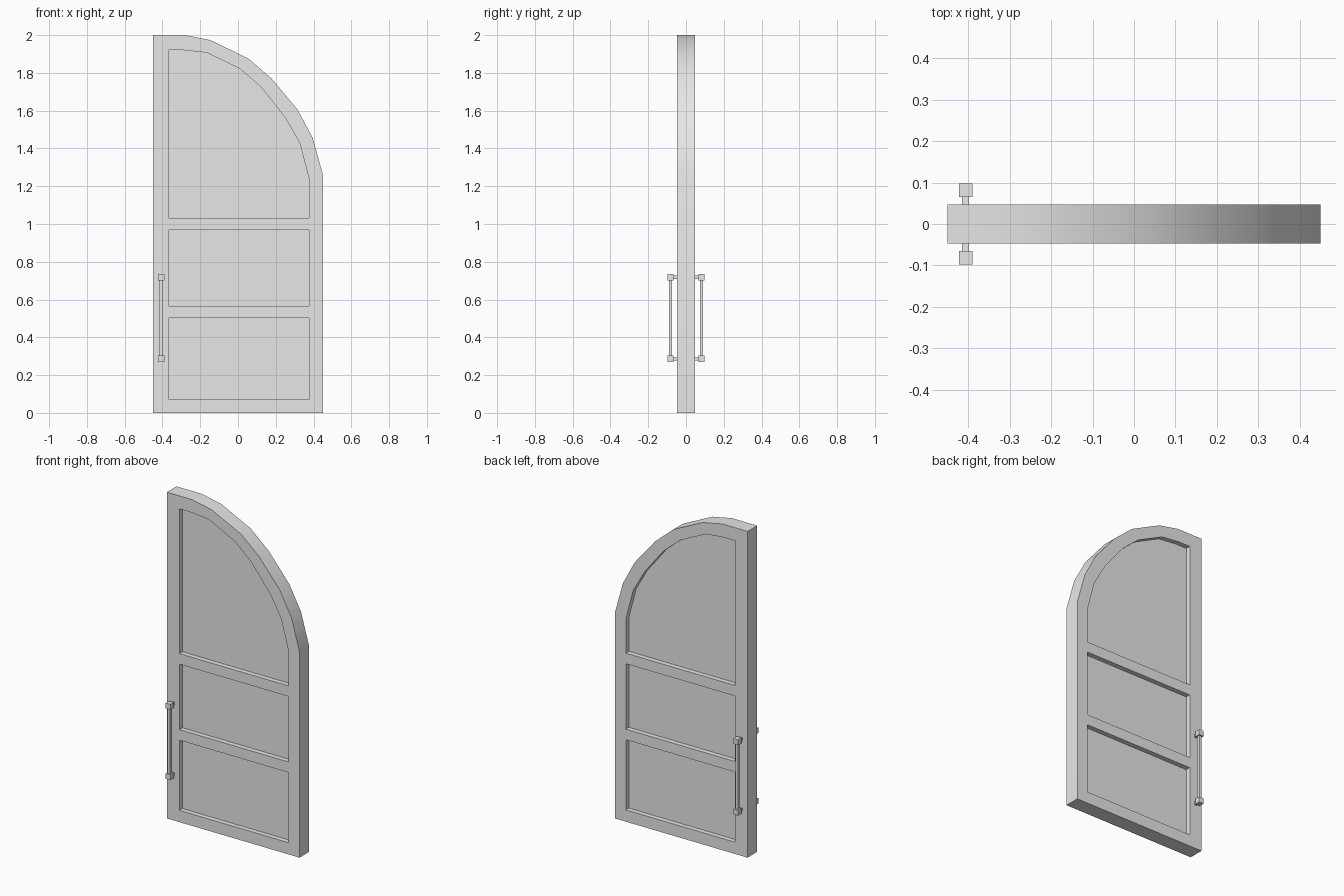
import bpy
import bmesh
import math

if "Cube" in bpy.data.objects:
    bpy.data.objects.remove(bpy.data.objects["Cube"], do_unlink=True)

grey = bpy.data.materials.new("light grey")
grey.use_nodes = True
grey.diffuse_color = (0.8, 0.8, 0.8, 1)
grey.node_tree.nodes["Principled BSDF"].inputs["Base Color"].default_value = (0.8, 0.8, 0.8, 1)

HALF = 0.0465   # half the door thickness
CORE = 0.0165   # half the thickness left between the recessed panels

# Door outline and the three panel openings, as (x, z)
outline = [(-0.45, 0), (0.45, 0), (0.45, 1.26), (0.395, 1.457), (0.315, 1.606),
           (0.178, 1.77), (0.055, 1.876), (-0.145, 1.973), (-0.28, 2), (-0.45, 2)]
arched = [(-0.365, 1.033), (0.376, 1.033), (0.376, 1.24), (0.326, 1.43), (0.25, 1.563),
          (0.12, 1.727), (0.008, 1.823), (-0.165, 1.907), (-0.285, 1.92), (-0.365, 1.92)]


def rectangle(bottom, top):
    return [(-0.365, bottom), (0.376, bottom), (0.376, top), (-0.365, top)]


openings = [arched, rectangle(0.567, 0.968), rectangle(0.072, 0.502)]


def finish(name, bm):
    bmesh.ops.recalc_face_normals(bm, faces=bm.faces)
    mesh = bpy.data.meshes.new(name)
    bm.to_mesh(mesh)
    bm.free()
    mesh.materials.append(grey)
    obj = bpy.data.objects.new(name, mesh)
    bpy.context.collection.objects.link(obj)
    return obj


def ring(bm, points, y):
    return [bm.verts.new((x, y, z)) for x, z in points]


def bridge(bm, a, b):
    for i in range(len(a)):
        j = (i + 1) % len(a)
        bm.faces.new((a[i], a[j], b[j], b[i]))


# Door leaf: pierced front and back faces, rim, and recessed panels
bm = bmesh.new()
rims = []
for side in (-1, 1):
    rim = ring(bm, outline, side * HALF)
    loops = [rim]
    for points in openings:
        lip = ring(bm, points, side * HALF)
        floor = ring(bm, points, side * CORE)
        bridge(bm, lip, floor)
        bm.faces.new(floor)
        loops.append(lip)
    edges = []
    for loop in loops:
        for a, b in zip(loop, loop[1:] + loop[:1]):
            edges.append(bm.edges.get((a, b)) or bm.edges.new((a, b)))
    bmesh.ops.triangle_fill(bm, edges=edges, use_beauty=True, normal=(0, side, 0))
    rims.append(rim)
bridge(bm, *rims)
door = finish("door_leaf", bm)
bpy.ops.object.select_all(action="DESELECT")
door.select_set(True)
bpy.context.view_layer.objects.active = door
bpy.ops.object.shade_smooth_by_angle(angle=math.radians(30))


def add_box(bm, centre, size):
    verts = bmesh.ops.create_cube(bm, size=1)["verts"]
    bmesh.ops.scale(bm, vec=size, verts=verts)
    bmesh.ops.translate(bm, vec=centre, verts=verts)


# Pull handles: two end blocks on short stems, joined by a bar
KNOB, ROD = 0.033, 0.017
HX, LOW, HIGH = -0.406, 0.286, 0.718
for name, side in (("front_handle", -1), ("back_handle", 1)):
    bm = bmesh.new()
    y = side * 0.0815
    for z in (LOW, HIGH):
        add_box(bm, (HX, y, z), (KNOB, KNOB, KNOB))
        add_box(bm, (HX, side * 0.056, z), (ROD, 0.022, ROD))
    add_box(bm, (HX, y, (LOW + HIGH) / 2), (ROD, ROD, HIGH - LOW - KNOB))
    finish(name, bm)
